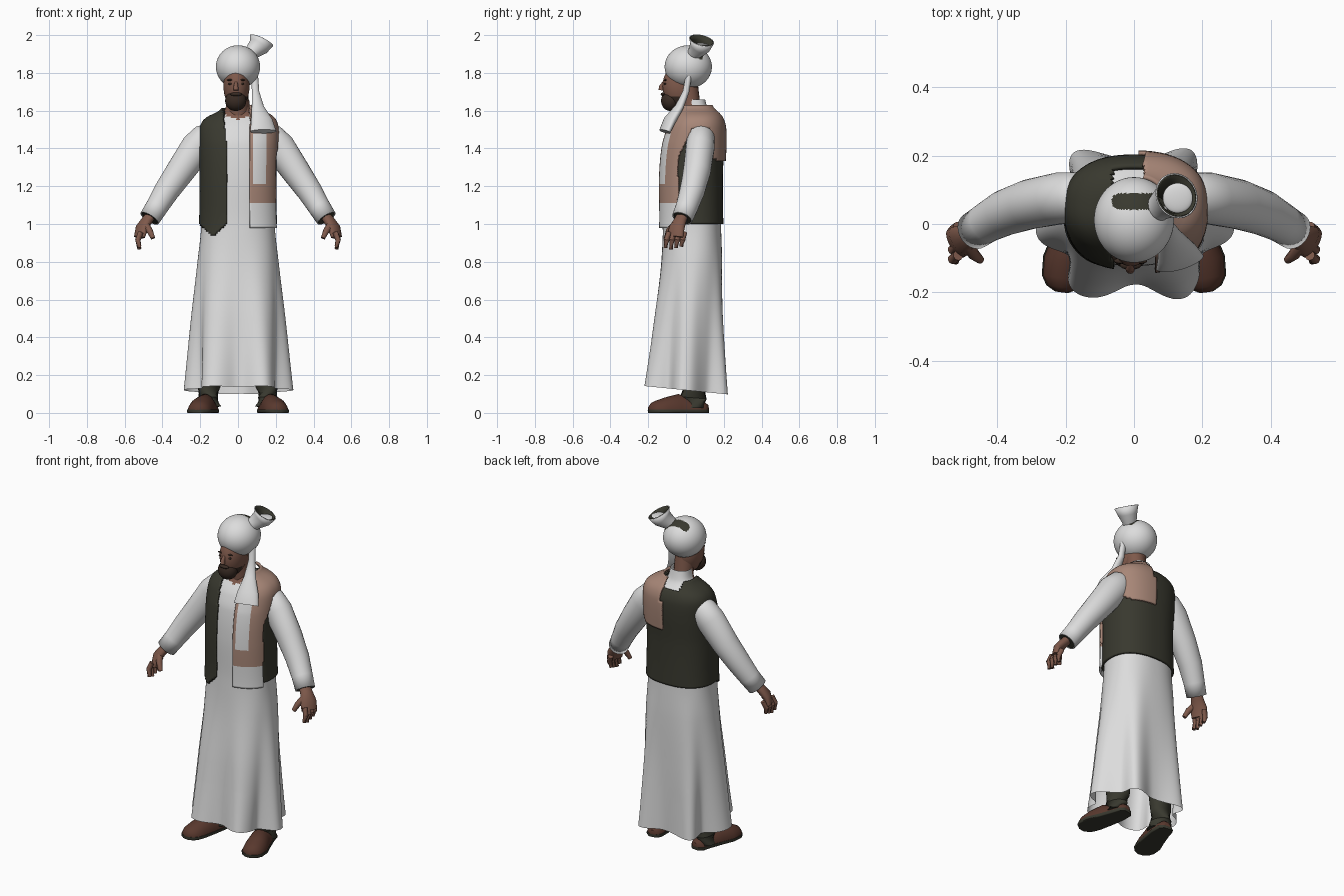
import bpy, bmesh, math
from mathutils import Vector, Matrix

cube = bpy.data.objects.get("Cube")
if cube:
    bpy.data.objects.remove(cube, do_unlink=True)


def material(name, r, g, b):
    m = bpy.data.materials.new(name)
    m.use_nodes = True
    m.diffuse_color = (r, g, b, 1)
    bsdf = m.node_tree.nodes["Principled BSDF"]
    bsdf.inputs["Base Color"].default_value = (r, g, b, 1)
    bsdf.inputs["Roughness"].default_value = 0.8
    return m


WHITE = material("white cloth", 0.72, 0.72, 0.72)
DARK = material("dark cloth", 0.04, 0.04, 0.028)
PINK = material("dusty pink cloth", 0.39, 0.24, 0.185)
SKIN = material("brown skin", 0.21, 0.10, 0.07)
BEARD = material("dark brown hair", 0.04, 0.024, 0.017)
LEATHER = material("shoe leather", 0.10, 0.04, 0.027)


def finish(name, bm, mats, paint=None, thick=0):
    """Turn a bmesh into a smooth object; paint(centre) picks the material slot."""
    if paint:
        for f in bm.faces:
            f.material_index = paint(f.calc_center_median())
    bmesh.ops.recalc_face_normals(bm, faces=bm.faces)
    me = bpy.data.meshes.new(name)
    bm.to_mesh(me)
    bm.free()
    for m in mats:
        me.materials.append(m)
    for p in me.polygons:
        p.use_smooth = True
    me.set_sharp_from_angle(angle=math.radians(50))
    ob = bpy.data.objects.new(name, me)
    bpy.context.scene.collection.objects.link(ob)
    if thick:
        mod = ob.modifiers.new("thickness", 'SOLIDIFY')
        mod.thickness = thick
        mod.offset = -1


def skin_rings(bm, rings, caps=False):
    rows = [[bm.verts.new(p) for p in ring] for ring in rings]
    n = len(rows[0])
    for a, b in zip(rows, rows[1:]):
        for i in range(n):
            j = (i + 1) % n
            bm.faces.new((a[i], a[j], b[j], b[i]))
    if caps:
        bm.faces.new(rows[0][::-1])
        bm.faces.new(rows[-1])


# Body profile: height, centre y, half width, half depth
BODY = [Vector(k) for k in (
    (.10, .00, .255, .213), (.5, .015, .236, .185), (.8, .03, .212, .163),
    (1.0, .032, .194, .153), (1.25, .03, .19, .152), (1.42, .042, .193, .148),
    (1.5, .055, .19, .133), (1.535, .06, .174, .116), (1.56, .06, .14, .096),
    (1.58, .055, .098, .08), (1.605, .05, .07, .067), (1.68, .04, .056, .056))]


def slope(i):
    d = BODY[min(i + 1, len(BODY) - 1)] - BODY[max(i - 1, 0)]
    return d / d[0]


def body_ring(z, grow, n=160):
    i = max(k for k in range(len(BODY) - 1) if BODY[k][0] <= z)
    a, b = BODY[i], BODY[i + 1]
    h = b[0] - a[0]
    t = (z - a[0]) / h
    ease = t * t * (3 - 2 * t)
    key = a.lerp(b, ease) + (slope(i) * (1 - t) - slope(i + 1) * t) * (h * t * (1 - t))
    cy, rx, ry = key[1:]
    fold = max(0, .95 - z) ** 1.4
    lift = grow * min(1, max(0, (z - 1.45) * 10))
    hem = max(0, 1 - (z - .12) * 4) * .1
    ring = []
    for k in range(n):
        th = math.tau * k / n
        c, s = math.cos(th), math.sin(th)
        wave = 1 + fold * (.18 * math.cos(6 * th) + .03 * math.cos(11 * th + 1))
        x = math.copysign(abs(c) ** .85, c) * (rx * wave + grow)
        y = cy + math.copysign(abs(s) ** .85, s) * (ry * wave + grow)
        ring.append((x, y, z + lift - hem * y))
    return ring


def body_shell(name, lo, hi, grow, mats, keep=None, paint=None, thick=0):
    bm = bmesh.new()
    rows = int((hi - lo) / .01)
    skin_rings(bm, [body_ring(lo + (hi - lo) * i / rows, grow) for i in range(rows + 1)])
    if keep:
        drop = [f for f in bm.faces if not keep(f.calc_center_median())]
        bmesh.ops.delete(bm, geom=drop, context='FACES')
    finish(name, bm, mats, paint, thick)


def tube(name, pts, radii, mats, n=20, caps=True, thick=0, clamp=None):
    """Tube along points; each radius is one number or (sideways, upright)."""
    bm = bmesh.new()
    pts = [Vector(p) for p in pts]
    rings = []
    for i, p in enumerate(pts):
        d = pts[min(i + 1, len(pts) - 1)] - pts[max(i - 1, 0)]
        q = d.to_track_quat('Z', 'Y')
        a, b = radii[i] if isinstance(radii[i], tuple) else (radii[i], radii[i])
        ring = []
        for k in range(n):
            th = math.tau * k / n
            v = p + q @ Vector((a * math.cos(th), b * math.sin(th), 0))
            if clamp:
                v.z = min(max(v.z, clamp[0]), clamp[1])
            ring.append(v)
        rings.append(ring)
    skin_rings(bm, rings, caps)
    finish(name, bm, mats, thick=thick)


def ball(name, loc, size, mats, paint=None, seg=40):
    bm = bmesh.new()
    m = Matrix.Translation(loc) @ Matrix.Diagonal((*size, 1))
    bmesh.ops.create_uvsphere(bm, u_segments=seg, v_segments=seg // 2, radius=1, matrix=m)
    finish(name, bm, mats, paint)


# Long robe with open neckline, and a coloured panel inside the hem
body_shell("robe", .12, 1.66, 0, [WHITE, SKIN],
           paint=lambda c: int(c.z > 1.55 + abs(c.x) * .4 and c.y < .03))
body_shell("hem_lining", .14, .3, -.006, [PINK], lambda c: abs(c.x) < .04 and c.y < 0)


# Open waistcoat with a dipping front corner and a cut-out at the nape
def in_vest(c):
    if c.z > 1.575 and abs(c.x) < .065:
        return False
    hem = .935 + abs(c.x + .135) * .9 if c.y < .03 and c.x < 0 else 1.0
    edge = -.06 - max(0, c.z - 1.4) * .1
    return c.z > hem and (c.y > .05 or c.x < edge or c.x > .12)


body_shell("waistcoat", .93, 1.6, .013, [DARK], in_vest, thick=.012)


# Scarf over the left shoulder, with a pale end
def in_scarf(c):
    if c.z > 1.5:
        return c.x > (.065 if c.y < .06 else .03)
    if c.y < .04:
        return c.x > .06 and c.y < -.045 + max(0, c.z - 1.35) * .5
    return c.z > 1.33 + max(0, c.x - .15) * .6 and c.x > .012 and c.y > .13


def scarf_colour(c):
    patch = .08 < c.x < .15 and 1.21 < c.z < 1.48 and c.y < 0
    return int(patch or c.z < 1.11)


body_shell("scarf", .98, 1.605, .025, [PINK, WHITE], in_scarf, scarf_colour, .012)

# Head, beard and face
ball("head", (-.008, -.03, 1.73), (.069, .094, .12), [SKIN, BEARD],
     lambda c: int(c.z < 1.68 and c.y < -.03))
tube("neck", [(0, .03, 1.55), (0, .01, 1.72)], [.055, .055], [SKIN])
ball("beard", (-.012, -.082, 1.652), (.056, .05, .054), [BEARD])
ball("moustache", (-.01, -.12, 1.687), (.032, .014, .01), [BEARD], seg=16)
tube("nose", [(-.01, -.112, 1.755), (-.011, -.13, 1.73), (-.011, -.132, 1.708)],
     [.007, .012, .014], [SKIN], n=12)
for s, side in ((1, "left"), (-1, "right")):
    ball(side + "_eye", (-.01 + s * .03, -.109, 1.742), (.013, .008, .006), [BEARD], seg=12)
    ball(side + "_eyebrow", (-.01 + s * .031, -.108, 1.762), (.018, .008, .005), [BEARD], seg=12)


# Turban with a rounded dark patch on top
def turban_colour(c):
    x = min(max(c.x, -.042), .07)
    return int(c.z > 1.85 and math.hypot(c.x - x, c.y - .066) < .024)


ball("turban", (0, .012, 1.832), (.117, .125, .114), [WHITE, DARK], turban_colour, seg=128)

# Flared crest with dark lining and pale core, and the hanging tail
CREST = [(.04, .02, 1.86), (.075, .05, 1.91), (.11, .075, 1.942), (.125, .083, 1.973)]
tube("turban_crest", CREST, [.03, .036, .052, .064], [WHITE], n=40, caps=False, thick=.004)
tube("crest_lining", CREST[1:], [.03, .047, .0595], [DARK], n=40, caps=False, thick=.004)
ball("crest_core", (.128, .076, 1.948), (.044, .044, .01), [WHITE])
tube("turban_tail", [(.088, .015, 1.79), (.093, 0, 1.7), (.105, -.035, 1.62),
                     (.126, -.085, 1.55), (.134, -.112, 1.49)],
     [(.018, .016), (.02, .017), (.034, .021), (.06, .028), (.072, .024)], [WHITE], n=28)

for s, side in ((1, "left"), (-1, "right")):
    def flip(*pts):
        return [(s * x, y, z) for x, y, z in pts]

    # Sleeve and its dark lining
    tube(side + "_sleeve", flip((.13, .075, 1.48), (.17, .078, 1.455), (.218, .075, 1.405),
                                (.305, .058, 1.28), (.378, .033, 1.175), (.43, .005, 1.09),
                                (.468, -.02, 1.03)),
         [.06, (.074, .08), (.076, .086), (.073, .076), (.067, .067), .059, .056],
         [WHITE], n=28, caps=False, thick=.006)
    tube(side + "_cuff_lining", flip((.43, .004, 1.085), (.467, -.019, 1.031)),
         [.046, .049], [DARK], n=28)

    # Hand
    tube(side + "_palm", flip((.45, -.012, 1.06), (.485, -.032, 1.015), (.508, -.049, .98),
                              (.522, -.057, .93)),
         [(.03, .026), (.036, .027), (.047, .027), (.047, .019)], [SKIN])
    for i in range(4):
        y = -.1 + i * .028
        tip = .866 + .008 * abs(i - 1)
        tube(f"{side}_finger_{i + 1}",
             flip((.515, y + .008, .955), (.53, y - .003, .915), (.522, y - .008, tip)),
             [.015, .015, .011], [SKIN], n=10)
    tube(side + "_thumb", flip((.492, -.055, 1.0), (.468, -.09, .965), (.45, -.105, .925)),
         [.02, .017, .012], [SKIN], n=10)

    # Dark boot shaft, shoe and sole
    tube(side + "_leg", flip((.155, .036, .03), (.158, .038, .08), (.155, .045, .14), (.14, .05, .4)),
         [(.052, .072), (.052, .072), (.055, .066), .075], [DARK], n=28)
    path = flip((.143, .118, .012), (.146, .098, .012), (.154, .04, .012), (.175, -.04, .012),
                (.197, -.11, .012), (.207, -.16, .012), (.21, -.185, .012), (.212, -.2, .012))
    widths = [.02, .043, .052, .06, .067, .06, .043, .015]
    heights = [.03, .045, .05, .088, .07, .053, .04, .018]
    tube(side + "_shoe", path, list(zip(widths, heights)), [LEATHER], n=32, clamp=(.016, 1))
    tube(side + "_sole", path, [(w + .004, .05) for w in widths], [DARK], n=32, clamp=(0, .018))
